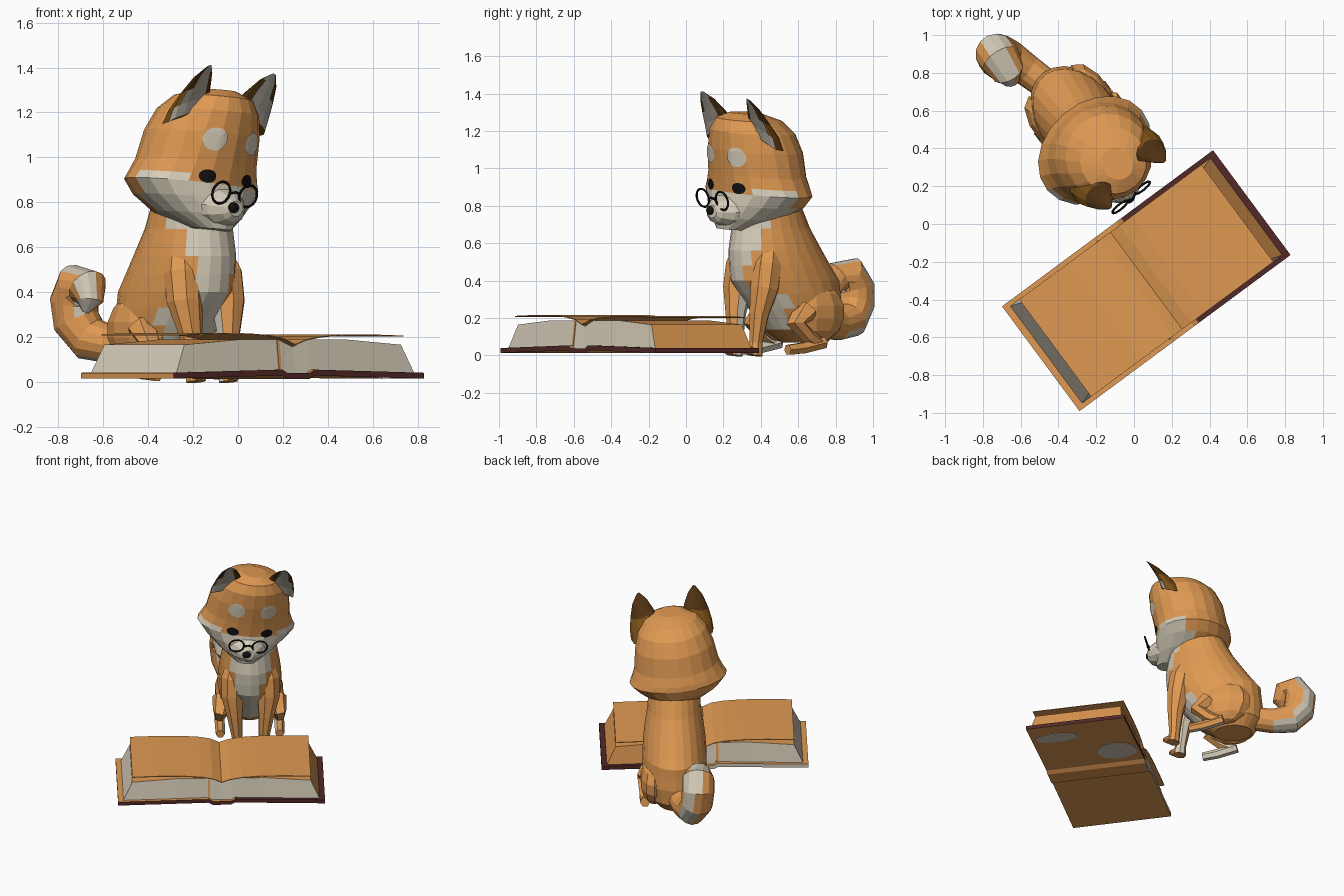
import bpy, bmesh, math
from math import sin, cos, pi, radians
from mathutils import Vector, Matrix
from mathutils.bvhtree import BVHTree

if "Cube" in bpy.data.objects:
    bpy.data.objects.remove(bpy.data.objects["Cube"])


def material(name, r, g, b):
    m = bpy.data.materials.new(name)
    m.use_nodes = True
    m.diffuse_color = (r, g, b, 1)
    bsdf = m.node_tree.nodes["Principled BSDF"]
    bsdf.inputs["Base Color"].default_value = (r, g, b, 1)
    bsdf.inputs["Roughness"].default_value = 0.9
    return m


ORANGE = material("orange fur", 0.74, 0.32, 0.085)
CREAM = material("cream", 0.67, 0.61, 0.49)
BROWN = material("ear brown", 0.2, 0.08, 0.008)
DARK = material("dark ear brown", 0.075, 0.03, 0.006)
GREY = material("inner ear grey", 0.42, 0.38, 0.32)
BLACK = material("black", 0.006, 0.006, 0.006)
RED = material("dark red cover", 0.085, 0.022, 0.02)

# Placement of the dog, its tilted head and the book
TURN = Matrix.Rotation(radians(36.5), 4, 'Z')
DOG = Matrix.Translation((0.075, 0.055, 0)) @ TURN
PIVOT = Vector((0, 0.4, 1.15))
HEAD = (DOG @ Matrix.Translation(PIVOT + Vector((0.002, 0.01, 0)))
        @ Matrix.Rotation(radians(4), 4, 'Z')
        @ Matrix.Rotation(radians(6), 4, 'Y') @ Matrix.Translation(-PIVOT))
BOOK = Matrix.Translation((0.065, -0.30, 0)) @ TURN


def finish(name, bm, mats, rule=None, place=None):
    """Turn a bmesh into an object, colouring faces by rule(centre, normal)."""
    bmesh.ops.recalc_face_normals(bm, faces=bm.faces[:])
    bm.normal_update()
    if rule:
        for f in bm.faces:
            f.material_index = rule(f.calc_center_median(), f.normal)
    me = bpy.data.meshes.new(name)
    bm.to_mesh(me)
    bm.free()
    if place:
        me.transform(place)
    for m in mats:
        me.materials.append(m)
    ob = bpy.data.objects.new(name, me)
    bpy.context.collection.objects.link(ob)
    return ob


def loft(rings):
    """Skin a list of equal point rings and cap both ends."""
    bm = bmesh.new()
    vs = [[bm.verts.new(p) for p in r] for r in rings]
    n = len(vs[0])
    for a, b in zip(vs, vs[1:]):
        for i in range(n):
            j = (i + 1) % n
            bm.faces.new((a[i], a[j], b[j], b[i]))
    bm.faces.new(vs[0])
    bm.faces.new(vs[-1])
    return bm


def stack(levels, n):
    """Horizontal ellipses from (z, y centre, half width, half depth)."""
    return loft([[(a * sin(2 * pi * i / n), cy - b * cos(2 * pi * i / n), z)
                  for i in range(n)] for z, cy, a, b in levels])


def tube(path, n=8):
    """Tapering tube along (x, y, z, radius) points."""
    pts = [Vector(p[:3]) for p in path]
    rings, q, old = [], None, None
    for k, p in enumerate(pts):
        t = (pts[min(k + 1, len(pts) - 1)] - pts[max(k - 1, 0)]).normalized()
        q = old.rotation_difference(t) @ q if q else t.to_track_quat('Z', 'Y')
        old, r = t, path[k][3]
        rings.append([p + q @ Vector((r * cos(2 * pi * i / n), r * sin(2 * pi * i / n), 0))
                      for i in range(n)])
    return loft(rings)


def ball(centre, size, u=10, v=7):
    bm = bmesh.new()
    m = Matrix.Translation(centre) @ Matrix.Diagonal((*size, 1))
    bmesh.ops.create_uvsphere(bm, u_segments=u, v_segments=v, radius=1, matrix=m)
    return bm


# Body with cream bib and lower chest
body = stack([(0.07, 0.72, 0.11, 0.13), (0.14, 0.70, 0.18, 0.22), (0.25, 0.66, 0.21, 0.27),
              (0.33, 0.62, 0.215, 0.3), (0.4, 0.59, 0.215, 0.325), (0.48, 0.555, 0.21, 0.30),
              (0.56, 0.525, 0.2, 0.275), (0.68, 0.495, 0.18, 0.225),
              (0.82, 0.465, 0.17, 0.185)], 24)


def bib(c, n):
    front = n.y < -0.25 and c.y < 0.5 and abs(c.x + 0.01) < 0.07 + 0.22 * max(c.z - 0.35, 0)
    chest = c.z < 0.3 and c.y < 0.5
    return 1 if front or chest else 0


finish("body", body, [ORANGE, CREAM], bib, DOG)

# Legs
for side, s in (("left", 1), ("right", -1)):
    inner = lambda c, n, s=s: 1 if n.x * s < -0.75 and c.z < 0.4 else 0
    finish(side + "_front_leg", tube([(s * 0.09, 0.43, 0.62, 0.06), (s * 0.115, 0.385, 0.48, 0.085),
           (s * 0.12, 0.365, 0.36, 0.08), (s * 0.105, 0.34, 0.22, 0.055),
           (s * 0.09, 0.33, 0.07, 0.038), (s * 0.09, 0.32, 0.0, 0.045)]),
           [ORANGE, CREAM], inner, DOG)
    finish(side + "_front_paw", ball((s * 0.09, 0.305, 0.025), (0.04, 0.06, 0.025), 8, 5),
           [ORANGE], None, DOG)
    finish(side + "_thigh", ball((s * 0.14, 0.69, 0.23), (0.095, 0.19, 0.16)),
           [ORANGE, CREAM], inner, DOG)
    finish(side + "_shin", tube([(s * 0.18, 0.6, 0.24, 0.07), (s * 0.195, 0.52, 0.17, 0.055),
           (s * 0.2, 0.6, 0.1, 0.04), (s * 0.2, 0.68, 0.06, 0.03)], 6),
           [ORANGE, CREAM], inner, DOG)
    sole = lambda c, n, s=s: 1 if n.x * s < -0.5 or n.z < -0.75 else 0
    finish(side + "_hind_foot", tube([(s * 0.2, 0.7, 0.07, 0.035), (s * 0.2, 0.56, 0.04, 0.033),
           (s * 0.2, 0.46, 0.03, 0.03)], 6), [ORANGE, CREAM], sole, DOG)

# Curled tail with a cream stripe along the outside and a cream tip
tail = tube([(-0.44, 0.72, 0.18, 0.08), (-0.56, 0.81, 0.165, 0.085), (-0.66, 0.875, 0.19, 0.1),
             (-0.72, 0.9, 0.27, 0.108), (-0.73, 0.9, 0.36, 0.11), (-0.705, 0.865, 0.425, 0.11),
             (-0.67, 0.81, 0.42, 0.09), (-0.66, 0.785, 0.36, 0.06),
             (-0.68, 0.79, 0.31, 0.015)], 14)


def tail_colour(c, n):
    out = Vector((0, c.y - 0.8, c.z - 0.3)).normalized()
    stripe = c.x < -0.58 and n.dot(out) > 0.8
    tip = c.x > -0.72 and c.z > 0.27 and c.y < 0.86 and n.x < 0.5 and n.y < 0.2
    return 1 if stripe or tip else 0


finish("tail", tail, [ORANGE, CREAM], tail_colour)

# Head with cream cheeks
head = stack([(0.675, 0.27, 0.08, 0.10), (0.74, 0.37, 0.19, 0.21), (0.81, 0.415, 0.275, 0.25),
              (0.875, 0.43, 0.33, 0.255), (0.91, 0.425, 0.31, 0.255), (0.97, 0.41, 0.285, 0.25),
              (1.1, 0.385, 0.265, 0.25), (1.2, 0.355, 0.23, 0.23), (1.265, 0.325, 0.175, 0.18),
              (1.298, 0.30, 0.08, 0.09)], 20)
bmesh.ops.recalc_face_normals(head, faces=head.faces[:])
surface = BVHTree.FromBMesh(head)


def cheeks(c, n):
    low = c.z < 0.87 or (c.z < 0.91 and abs(c.x) > 0.17)
    return 1 if low and c.y < 0.45 else 0


finish("head", head, [ORANGE, CREAM], cheeks, HEAD)

# Muzzle and nose
muzzle = loft([[(w * cos(2 * pi * i / 12), y, z + h * sin(2 * pi * i / 12)) for i in range(12)]
               for y, z, w, h in ((0.3, 0.775, 0.18, 0.1), (0.18, 0.775, 0.115, 0.085),
                                  (0.13, 0.77, 0.07, 0.062), (0.11, 0.768, 0.04, 0.035))])
finish("muzzle", muzzle, [CREAM], None, HEAD)
finish("nose", ball((-0.015, 0.11, 0.772), (0.03, 0.018, 0.024), 10, 6), [BLACK], None, HEAD)


def patch(name, x, z, rx, rz, mat):
    """Thin oval laid on the face."""
    bm = bmesh.new()
    n, rows = 16, []
    for k in (0.05, 0.35, 0.7, 1):
        row = []
        for i in range(n):
            a = 2 * pi * i / n
            o = Vector((x + k * rx * cos(a), -1, z + k * rz * sin(a)))
            hit = surface.ray_cast(o, Vector((0, 1, 0)))[0]
            row.append(bm.verts.new(hit + Vector((0, -0.006, 0))))
        rows.append(row)
    for a, b in zip(rows, rows[1:]):
        for i in range(n):
            j = (i + 1) % n
            bm.faces.new((a[i], a[j], b[j], b[i]))
    bm.faces.new(rows[0])
    finish(name, bm, [mat], None, HEAD)


# Eyes, brows, ears and lens rims
for side, s in (("left", 1), ("right", -1)):
    patch(side + "_eye", s * 0.115, 0.903, 0.04, 0.03, BLACK)
    patch(side + "_brow", s * 0.108, 1.07, 0.055, 0.052, CREAM)
    rings = []
    for x, y, z, w, d in ((0.175, 0.29, 1.16, 0.105, 0.12), (0.18, 0.265, 1.22, 0.098, 0.095),
                          (0.185, 0.225, 1.285, 0.078, 0.065), (0.19, 0.18, 1.35, 0.048, 0.037),
                          (0.19, 0.145, 1.39, 0.01, 0.01)):
        rings.append([(s * (x + w * cos(a)), y + d * sin(a) * (1 if sin(a) > 0 else 0.4),
                       z - 0.3 * w * cos(a) - 0.2 * d * sin(a))
                      for a in (2 * pi * i / 12 for i in range(12))])

    def ear_colour(c, n, s=s):
        if n.y < -0.5 and c.z < 1.38 and abs(c.x * s - 0.182) < 0.36 * (1.42 - c.z):
            return 2
        return 1 if c.z > 1.25 else 0

    finish(side + "_ear", loft(rings), [BROWN, DARK, GREY], ear_colour, HEAD)
    bpy.ops.mesh.primitive_torus_add(major_segments=24, minor_segments=6,
                                     major_radius=0.05, minor_radius=0.006)
    rim = bpy.context.object
    rim.name = side + "_lens_rim"
    rim.data.transform(HEAD @ Matrix.Translation((s * 0.079 - 0.01, 0.115, 0.832))
                       @ Matrix.Rotation(radians(105), 4, 'X'))
    rim.data.materials.append(BLACK)
finish("glasses_bridge", tube([(-0.04, 0.114, 0.832, 0.006), (-0.01, 0.105, 0.842, 0.006),
                               (0.02, 0.114, 0.832, 0.006)], 6), [BLACK], None, HEAD)

# Book cover: two boards joined by a spine
half = [(0.695, 0.014), (0.09, 0.028), (0.06, 0.012)]
stations = [(-x, z) for x, z in half] + [(x, z) for x, z in reversed(half)]
cover = loft([[(x, -0.345, z), (x, 0.345, z), (x, 0.345, z + 0.026), (x, -0.345, z + 0.026)]
              for x, z in stations])


def cover_colour(c, n):
    if n.y > 0.5 and c.x < 0.08:
        return 2
    return 0 if n.z < -0.5 or (c.x < 0.08 and n.y > -0.5) else 1


finish("book_cover", cover, [ORANGE, RED, CREAM], cover_colour, BOOK)

# Worn pale patches under one board
for name, x, y, rx, ry in (("outer", 0.53, -0.17, 0.06, 0.15), ("inner", 0.25, 0.19, 0.11, 0.14)):
    worn = loft([[(px, py, 0.03 - 0.0231 * px - drop)
                  for px, py in ((x + rx * cos(2 * pi * i / 12), y + ry * sin(2 * pi * i / 12))
                                 for i in range(12))] for drop in (0, 0.003)])
    finish(name + "_worn_patch", worn, [CREAM], None, BOOK)

# Page blocks and the open sheets above them
for side, s in (("left", 1), ("right", -1)):
    block = loft([[(s * xb, -0.32, 0.038), (s * xb, 0.32, 0.038),
                   (s * xt, 0.3, z), (s * xt, -0.3, z)]
                  for xb, xt, z in ((0, 0, 0.155), (0.08, 0.08, 0.188),
                                    (0.3, 0.3, 0.188), (0.66, 0.6, 0.165))])

    def page_colour(c, n, s=s):
        return 0 if n.z > 0.7 or (s > 0 and (n.x > 0.5 or n.y > 0.5)) else 1

    finish(side + "_pages", block, [ORANGE, CREAM], page_colour, BOOK)
    lift = 0.003 * (1 - s)
    sheet = loft([[(s * x, -0.32, z), (s * x, 0.32, z), (s * x, 0.32, z + 0.005),
                   (s * x, -0.32, z + 0.005)]
                  for x, z in ((0, 0.162), (0.06, 0.183 + lift), (0.14, 0.197 + lift),
                               (0.26, 0.205 + lift), (0.42, 0.206 + lift), (0.6, 0.201 + lift))])
    finish(side + "_open_sheet", sheet, [ORANGE], None, BOOK)
finish("ribbon_marker", loft([[(x, -0.324, 0.036), (x, 0.324, 0.036), (x, 0.304, 0.187),
                               (x, -0.304, 0.187)] for x in (-0.09, -0.076)]),
       [ORANGE], None, BOOK)
